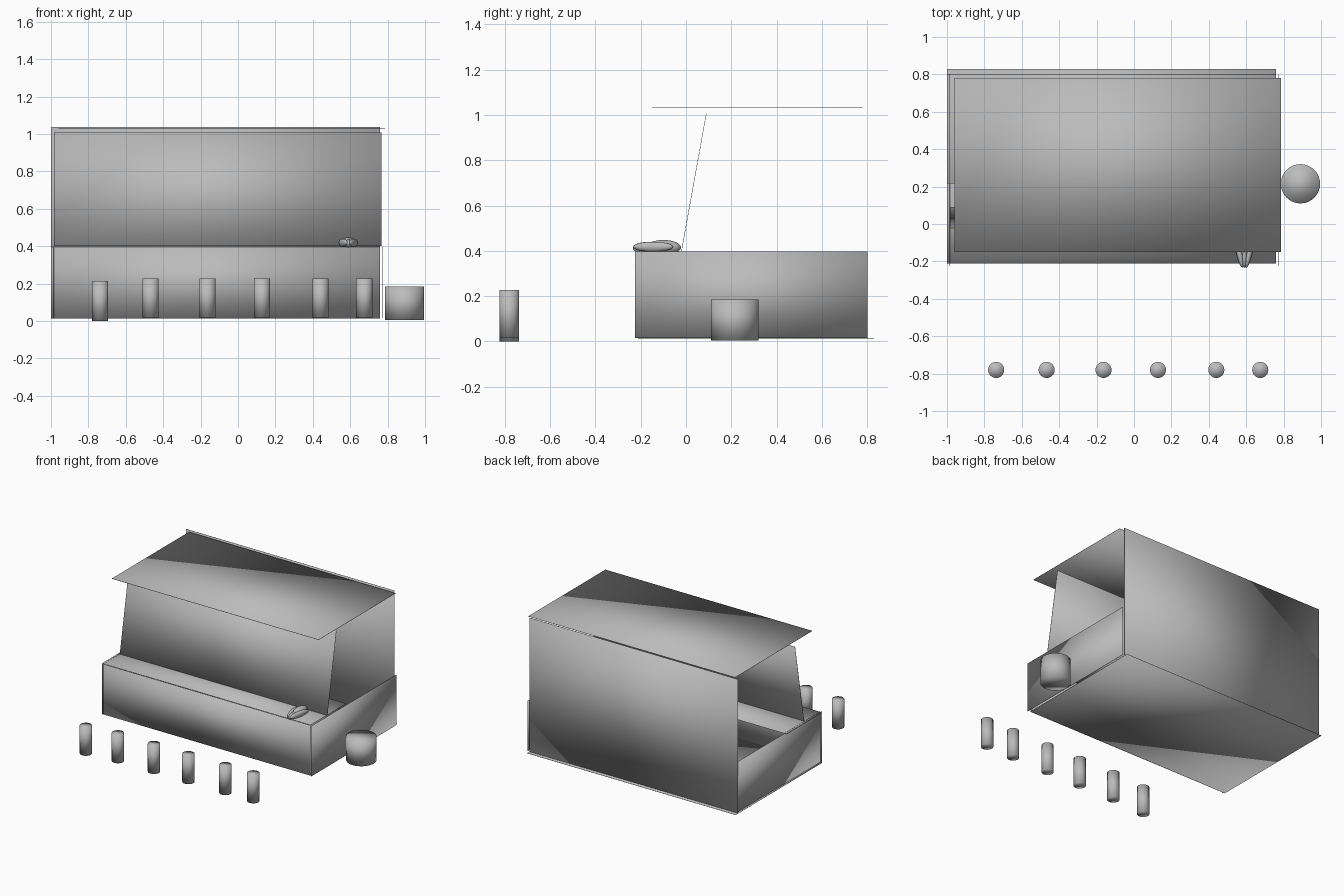
import bpy, bmesh, math
from mathutils import Matrix, Vector

if "Cube" in bpy.data.objects:
    bpy.data.objects.remove(bpy.data.objects["Cube"])

grey = bpy.data.materials.new("plain_grey")
grey.use_nodes = True
grey.diffuse_color = (0.5, 0.5, 0.5, 1)
grey.node_tree.nodes["Principled BSDF"].inputs["Base Color"].default_value = (0.5, 0.5, 0.5, 1)

THIN = 0.002


def finish(name, bm):
    # every part is softly shaded, with its shape baked into the mesh
    for f in bm.faces:
        f.smooth = True
    mesh = bpy.data.meshes.new(name)
    bm.to_mesh(mesh)
    bm.free()
    mesh.materials.append(grey)
    obj = bpy.data.objects.new(name, mesh)
    bpy.context.collection.objects.link(obj)
    return obj


def board(name, low, high, tilt=0):
    low, high = Vector(low), Vector(high)
    size = high - low
    bm = bmesh.new()
    bmesh.ops.create_cube(bm, size=1)
    bm.transform(Matrix.Translation((low + high) / 2)
                 @ Matrix.Rotation(tilt, 4, 'X')
                 @ Matrix.Diagonal((*size, 1)))
    return finish(name, bm)


def drum(name, x, y, radius, bottom, top):
    bm = bmesh.new()
    bmesh.ops.create_cone(bm, cap_ends=True, segments=32, radius1=radius,
                          radius2=radius, depth=top - bottom)
    bm.transform(Matrix.Translation((x, y, (bottom + top) / 2)))
    return finish(name, bm)


def pebble(name, centre, radii, turn=0):
    bm = bmesh.new()
    bmesh.ops.create_uvsphere(bm, u_segments=20, v_segments=12, radius=1)
    bm.transform(Matrix.Translation(centre) @ Matrix.Rotation(turn, 4, 'Z')
                 @ Matrix.Diagonal((*radii, 1)))
    return finish(name, bm)


# Stand: floor, low walls, counter, tall back and roof
board("floor", (-1, -0.21, 0.012), (0.76, 0.83, 0.012 + THIN))
board("front_wall", (-1, -0.212, 0.012), (0.76, -0.21, 0.395))
board("back_wall", (-1, 0.8, 0.015), (0.76, 0.8 + THIN, 1.036))
for name, x in (("right_wall", -0.985), ("left_wall", 0.775)):
    board(name, (x - THIN, -0.225, 0.015), (x, 0.802, 0.398))
board("counter_top", (-1, -0.21, 0.396), (0.76, 0.22, 0.396 + THIN))
board("roof", (-0.96, -0.15, 1.03), (0.785, 0.78, 1.03 + THIN))

# Leaning panel that rises from the counter
board("leaning_panel", (-0.983, 0.034, 0.395), (0.768, 0.036, 1.012),
      -math.atan2(0.11, 0.61))

# Barrel beside the stand and the row of posts in front
drum("barrel", 0.89, 0.215, 0.105, 0.004, 0.185)
for i, x in enumerate((-0.737, -0.467, -0.163, 0.128, 0.44, 0.675)):
    lift = 0 if i == 0 else 0.015
    drum(f"post_{i + 1}", x, -0.78, 0.043, lift, lift + 0.213)

# Small rounded ornament on the counter edge
pebble("ornament_body", (0.59, -0.1, 0.415), (0.036, 0.078, 0.033))
for side, name in ((-1, "right"), (1, "left")):
    pebble(f"ornament_{name}_lobe", (0.59 + side * 0.028, -0.145, 0.418),
           (0.017, 0.09, 0.022), -side * 0.2)
pebble("ornament_middle_lobe", (0.59, -0.17, 0.413), (0.015, 0.065, 0.026))
